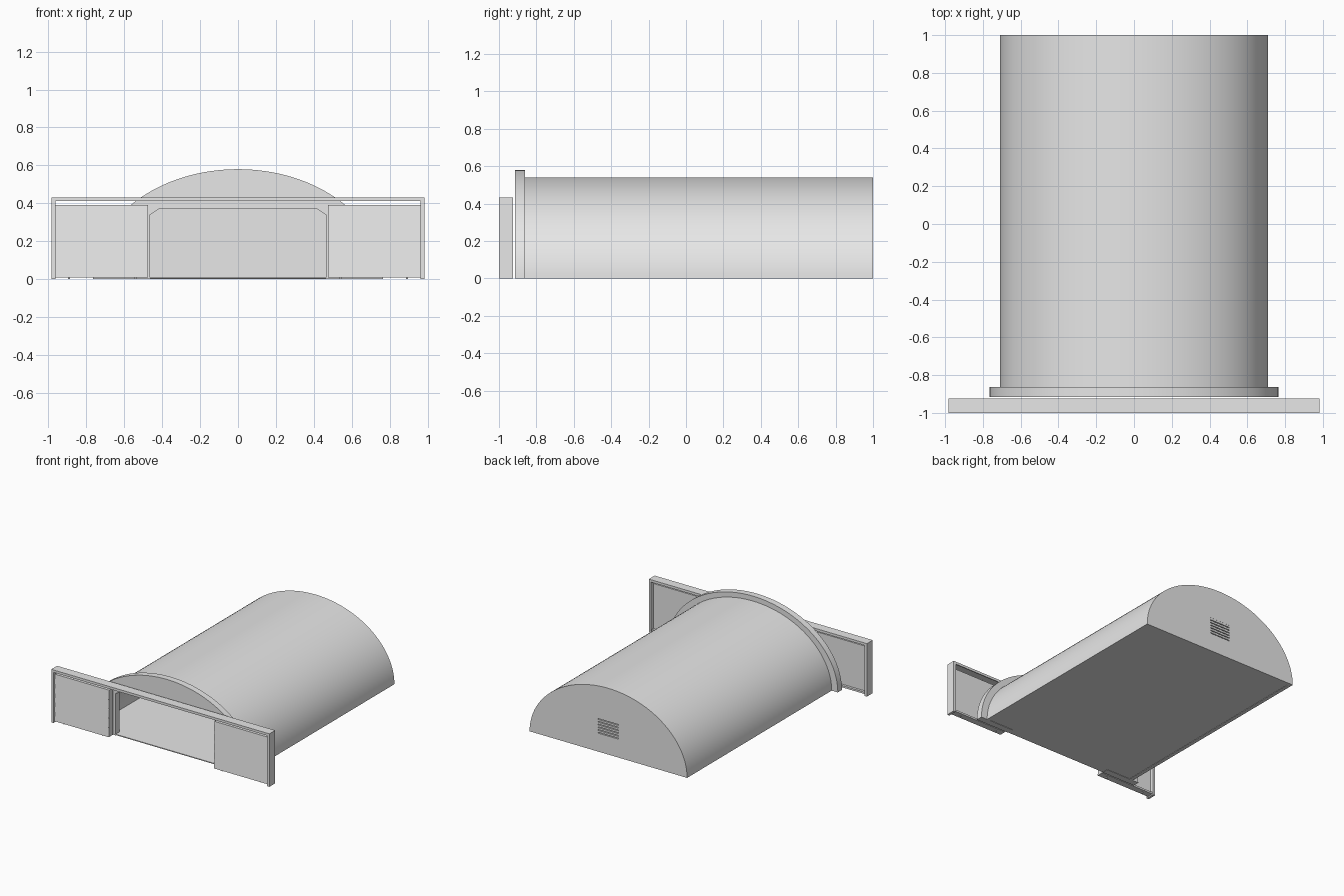
import bpy
import bmesh
from math import cos, sin, pi, radians

cube = bpy.data.objects.get("Cube")
if cube:
    bpy.data.objects.remove(cube, do_unlink=True)

# One plain grey for everything
grey = bpy.data.materials.new("light_grey")
grey.use_nodes = True
colour = (0.8, 0.8, 0.8, 1)
grey.diffuse_color = colour
grey.node_tree.nodes["Principled BSDF"].inputs["Base Color"].default_value = colour


def finish(name, bm):
    bmesh.ops.recalc_face_normals(bm, faces=bm.faces)
    mesh = bpy.data.meshes.new(name)
    bm.to_mesh(mesh)
    bm.free()
    mesh.materials.append(grey)
    obj = bpy.data.objects.new(name, mesh)
    bpy.context.collection.objects.link(obj)
    return obj


def prism(name, profile, y0, y1):
    """Extrude an outline of (x, z) points from y0 to y1."""
    bm = bmesh.new()
    face = bm.faces.new([bm.verts.new((x, y0, z)) for x, z in profile])
    ext = bmesh.ops.extrude_face_region(bm, geom=[face])
    moved = [v for v in ext["geom"] if isinstance(v, bmesh.types.BMVert)]
    bmesh.ops.translate(bm, verts=moved, vec=(0, y1 - y0, 0))
    return finish(name, bm)


def box(name, x0, x1, y0, y1, z0, z1):
    return prism(name, [(x0, z0), (x1, z0), (x1, z1), (x0, z1)], y0, y1)


def arch(half_width, height, steps=64):
    return [(half_width * cos(pi * i / steps), height * sin(pi * i / steps))
            for i in range(steps + 1)]


def smooth(obj):
    bpy.ops.object.select_all(action="DESELECT")
    obj.select_set(True)
    bpy.context.view_layer.objects.active = obj
    bpy.ops.object.shade_smooth_by_angle(angle=radians(30))


FRONT, WALL_BACK, REAR = -0.915, -0.862, 1.0
SHELL = 0.03

# Vaulted roof shell
roof = prism("vault_roof", arch(0.71, 0.54) + arch(0.71 - SHELL, 0.54 - SHELL)[::-1],
             WALL_BACK, REAR)
smooth(roof)

# Front wall with a chamfered doorway
doorway = [(-0.463, 0), (-0.463, 0.34), (-0.41, 0.374),
           (0.41, 0.374), (0.463, 0.34), (0.463, 0)]
smooth(prism("front_wall", arch(0.765, 0.58) + doorway, FRONT, WALL_BACK))

# Floor slab
box("floor", -0.68, 0.68, FRONT, REAR - SHELL, 0.003, 0.01)

# Rear wall with a square vent hole
VENT_X, VENT_LOW, VENT_HIGH = 0.092, 0.15, 0.284
rear = prism("rear_wall", arch(0.68, 0.51), REAR - SHELL, REAR)
cutter = box("vent_cutter", -VENT_X, VENT_X, REAR - 0.015, REAR + 0.1, VENT_LOW, VENT_HIGH)
cutter.hide_render = True
cut = rear.modifiers.new("vent_hole", "BOOLEAN")
cut.operation = "DIFFERENCE"
cut.solver = "EXACT"
cut.object = cutter
bpy.context.view_layer.update()
graph = bpy.context.evaluated_depsgraph_get()
cut_mesh = bpy.data.meshes.new_from_object(rear.evaluated_get(graph))
rear.modifiers.clear()
rear.data = cut_mesh
bpy.data.objects.remove(cutter, do_unlink=True)

# Vent slats outside and cover plate inside
pitch = (VENT_HIGH - VENT_LOW) / 6
for i in range(6):
    low = VENT_LOW + i * pitch
    box(f"vent_slat_{i + 1}", -VENT_X, VENT_X, REAR - 0.015, REAR - 0.001,
        low + pitch * 0.3, low + pitch)
box("vent_cover", -VENT_X, VENT_X, REAR - SHELL - 0.005, REAR - SHELL, VENT_LOW, VENT_HIGH)

# Sliding door track across the front
box("door_track", -0.983, 0.983, -1, -0.925, 0.418, 0.432)
for y0, name in ((-1, "front"), (-0.933, "back")):
    box(f"track_lip_{name}", -0.963, 0.963, y0, y0 + 0.008, 0.412, 0.418)


def door(side, sign):
    """Lapped plank door panel with its end post, hangers and rollers."""
    inner, outer = sign * 0.474, sign * 0.963
    box(f"{side}_end_post", outer, sign * 0.983, -1, -0.925, 0, 0.418)
    low, high, planks = 0.01, 0.39, 5
    step = (high - low) / planks
    outline = [(-0.955, high), (-0.955, low)]
    for i in range(planks):
        outline += [(-0.988, low + i * step), (-0.98, low + (i + 1) * step)]
    bm = bmesh.new()
    face = bm.faces.new([bm.verts.new((inner, y, z)) for y, z in outline])
    ext = bmesh.ops.extrude_face_region(bm, geom=[face])
    moved = [v for v in ext["geom"] if isinstance(v, bmesh.types.BMVert)]
    bmesh.ops.translate(bm, verts=moved, vec=(outer - inner, 0, 0))
    finish(f"{side}_door", bm)
    # Rear edging of the panel
    box(f"{side}_door_sill", inner, outer, -0.955, -0.935, low, low + 0.015)
    box(f"{side}_door_stile", inner, inner + sign * 0.015, -0.955, -0.935, low, high)
    # Small rollers under the panel
    for i, x in enumerate((0.54, 0.89)):
        box(f"{side}_roller_{i + 1}", sign * x - 0.005, sign * x + 0.005,
            -0.975, -0.96, 0, low)


door("left", 1)
door("right", -1)
